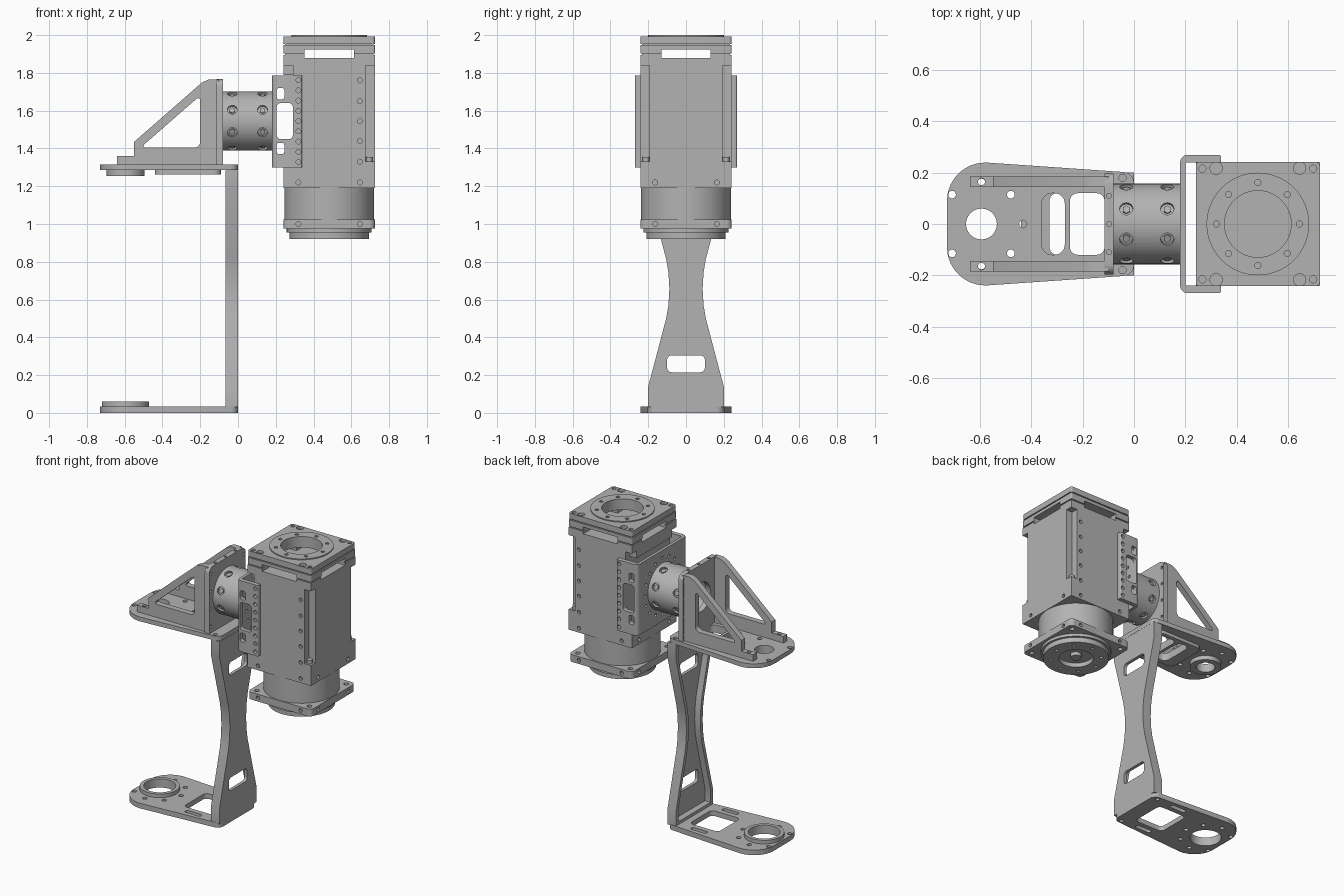
import bpy, bmesh, math
from math import cos, sin, pi, radians
from mathutils import Vector
from mathutils.geometry import interpolate_bezier

if "Cube" in bpy.data.objects:
    bpy.data.objects.remove(bpy.data.objects["Cube"])

grey = bpy.data.materials.new("machined_grey")
grey.use_nodes = True
grey.diffuse_color = (0.45, 0.45, 0.45, 1)
grey.node_tree.nodes["Principled BSDF"].inputs["Base Color"].default_value = (0.45, 0.45, 0.45, 1)


# ---- 2D profiles ----
def rounded(pts, radii):
    """Polygon with each corner replaced by a curve of the given size."""
    out, n = [], len(pts)
    for i, r in enumerate(radii):
        c, a, b = (Vector(pts[k % n]) for k in (i, i - 1, i + 1))
        if r == 0:
            out.append(c)
            continue
        p, q = c + (a - c).normalized() * r, c + (b - c).normalized() * r
        curve = interpolate_bezier(p.to_3d(), p.lerp(c, 0.55).to_3d(),
                                   q.lerp(c, 0.55).to_3d(), q.to_3d(), 8)
        out += [v.to_2d() for v in curve]
    return out


def rect(u0, u1, v0, v1, r=0):
    return rounded([(u0, v0), (u1, v0), (u1, v1), (u0, v1)], [r] * 4)


# ---- solids, each a function that adds itself to a bmesh ----
def prism(pts, axis, lo, hi):
    place = {"x": lambda u, v, w: (w, u, v),
             "y": lambda u, v, w: (u, w, v),
             "z": lambda u, v, w: (u, v, w)}[axis]

    def add(bm):
        ends = [[bm.verts.new(place(p[0], p[1], w)) for p in pts] for w in (lo, hi)]
        for ring in ends:
            bm.faces.new(ring)
        for i in range(len(pts)):
            bm.faces.new([ends[0][i - 1], ends[0][i], ends[1][i], ends[1][i - 1]])
    return add


def rod(start, end, r, sides=16):
    def add(bm):
        a, b = Vector(start), Vector(end)
        m = (b - a).to_track_quat("Z", "Y").to_matrix().to_4x4()
        m.translation = (a + b) / 2
        bmesh.ops.create_cone(bm, cap_ends=True, segments=sides, radius1=r, radius2=r,
                              depth=(b - a).length, matrix=m)
    return add


def disc(x, y, z0, z1, r, sides=48):
    return rod((x, y, z0), (x, y, z1), r, sides)


def mesh_object(name, solids):
    bm = bmesh.new()
    for add in solids:
        add(bm)
    bmesh.ops.recalc_face_normals(bm, faces=bm.faces)
    me = bpy.data.meshes.new(name)
    bm.to_mesh(me)
    bm.free()
    ob = bpy.data.objects.new(name, me)
    bpy.context.collection.objects.link(ob)
    return ob


def part(name, solids, cuts=()):
    ob = mesh_object(name, solids)
    if cuts:
        cutter = mesh_object(name + "_cutter", cuts)
        cutter.hide_render = True
        mod = ob.modifiers.new("cut", "BOOLEAN")
        mod.operation, mod.object, mod.solver, mod.use_self = "DIFFERENCE", cutter, "EXACT", True
        bpy.context.view_layer.update()
        me = bpy.data.meshes.new_from_object(ob.evaluated_get(bpy.context.evaluated_depsgraph_get()))
        ob.modifiers.clear()
        ob.data = me
        bpy.data.objects.remove(cutter)
    ob.data.materials.clear()
    ob.data.materials.append(grey)
    bpy.ops.object.select_all(action="DESELECT")
    ob.select_set(True)
    bpy.context.view_layer.objects.active = ob
    bpy.ops.object.shade_smooth_by_angle(angle=radians(30))
    return ob


def polar(r, count, offset=0.0):
    return [(r * cos(2 * pi * i / count + offset), r * sin(2 * pi * i / count + offset))
            for i in range(count)]


S = (-1, 1)
HUB = -0.595       # pivot centre of both arms
MX = 0.483         # motor axis
AZ = 1.545         # height of the horizontal tube axis

# ---- lower and upper arm plates ----
arm = rounded([(0, -0.2), (0, 0.2), (-0.58, 0.24), (-0.73, 0.24), (-0.73, -0.24), (-0.58, -0.24)],
              [0.04, 0.04, 0, 0.15, 0.15, 0])


def arm_holes(z0, z1):
    holes = [disc(HUB + x, y, z0, z1, 0.015, 16) for x, y in polar(0.162, 8) if x > -0.13]
    return holes + [disc(-0.045, s * 0.18, z0, z1, 0.014, 16) for s in S]


part("lower_arm_plate", [prism(arm, "z", 0, 0.035)],
     arm_holes(-0.1, 0.1) + [disc(HUB, 0, -0.1, 0.1, 0.1),
                             prism(rect(-0.33, -0.11, -0.12, 0.12, 0.03), "z", -0.1, 0.1)]
     + [prism(rect(-0.28, -0.16, s * 0.17 - 0.015, s * 0.17 + 0.015, 0.014), "z", -0.1, 0.1) for s in S])
part("lower_hub_ring", [disc(HUB, 0, 0.03, 0.06, 0.125)], [disc(HUB, 0, -0.1, 0.1, 0.1)])

windows = [prism(rect(-0.36, -0.27, -0.12, 0.12, 0.04), "z", 1.2, 1.4),
           prism(rect(-0.25, -0.115, -0.12, 0.12, 0.03), "z", 1.2, 1.4)]
bore = disc(HUB, 0, 1.2, 1.4, 0.06)
part("upper_arm_plate", [prism(arm, "z", 1.285, 1.315)], arm_holes(1.2, 1.4) + windows + [bore])
part("upper_hub_ring", [disc(HUB, 0, 1.255, 1.29, 0.1)], [bore])
part("upper_arm_stiffener", [prism(rect(-0.44, -0.09, -0.15, 0.15, 0.04), "z", 1.262, 1.29)], windows)

# ---- waisted channel column ----
MID = 0.657


def waist(inset):
    half = [(0.2, 0.03 + inset), (0.2, 0.14), (0.105, 0.5), (0.093, 0.57), (0.088, MID)]
    side = half + [(y, 2 * MID - z) for y, z in half[-2::-1]]
    return [(y - inset, z) for y, z in side] + [(inset - y, z) for y, z in side[::-1]]


part("column", [prism(waist(0), "x", -0.065, 0)],
     [prism(waist(0.025), "x", -0.1, -0.022)]
     + [prism(rect(-0.1, 0.1, z - 0.045, z + 0.045, 0.025), "x", -0.03, 0.1)
        for z in (0.26, 2 * MID - 0.26)])

# ---- triangular gussets and mounting plate ----
gusset = [(-0.64, 1.31), (-0.64, 1.36), (-0.55, 1.36), (-0.55, 1.435), (-0.19, 1.75),
          (-0.155, 1.765), (-0.1, 1.765), (-0.1, 1.31)]
opening = rounded([(-0.515, 1.405), (-0.2, 1.405), (-0.2, 1.68)], [0.03] * 3)
for s, label in zip(S, ("right", "left")):
    y = s * 0.165
    part("gusset_" + label, [prism(gusset, "y", y - 0.02, y + 0.02)],
         [prism(opening, "y", y - 0.1, y + 0.1), disc(-0.595, y, 1.2, 1.5, 0.014, 16)])
part("mounting_plate", [prism(rounded([(-0.197, 1.315), (0.197, 1.315), (0.197, 1.768), (-0.197, 1.768)],
                                      [0, 0, 0.04, 0.04]), "x", -0.115, -0.08)],
     [rod((-0.2, 0, AZ), (0, 0, AZ), 0.1, 32)]
     + [disc(-0.097, y, 1.75, 1.8, 0.01, 12) for y in (-0.11, 0, 0.11)]
     + [rod((-0.2, s * 0.18, z), (0, s * 0.18, z), 0.01, 12) for s in S for z in (1.36, 1.48, 1.6, 1.72)])

# ---- horizontal tube with radial screws ----
sockets, screws = [], []
for x in (-0.03, 0.13):
    for y, z in polar(1, 8, pi / 8):
        def at(r):
            return (x, y * r, AZ + z * r)
        sockets.append(rod(at(0.141), at(0.2), 0.026))
        screws.append(rod(at(0.135), at(0.15), 0.016, 6))
part("tube", [rod((-0.082, 0, AZ), (0.182, 0, AZ), 0.157, 64)],
     sockets + [rod((-0.2, 0, AZ), (0.3, 0, AZ), 0.12, 48)])
part("tube_screws", screws)

# ---- channel bracket holding the motor ----
channel = rounded([(0.18, -0.27), (0.34, -0.27), (0.34, -0.24), (0.2, -0.24),
                   (0.2, 0.24), (0.34, 0.24), (0.34, 0.27), (0.18, 0.27)],
                  [0.03, 0.01, 0, 0, 0, 0, 0.01, 0.03])
side_windows = [prism(rect(0.205, 0.29, 1.45, 1.64, 0.02), "y", -0.4, 0.4)]
side_windows += [prism(rect(0.205, 0.245, z - 0.03, z + 0.03, 0.012), "y", -0.4, 0.4) for z in (1.4, 1.69)]
part("motor_bracket", [prism(channel, "z", 1.3, 1.787)],
     side_windows
     + [rod((0.32, -0.4, 1.328 + i * 0.0542), (0.32, 0.4, 1.328 + i * 0.0542), 0.013, 12) for i in range(9)]
     + [rod((0.1, y, AZ + z), (0.3, y, AZ + z), 0.011, 12) for y, z in polar(0.19, 16)]
     + [rod((0.1, 0, AZ), (0.3, 0, AZ), 0.1, 32)])


# ---- motor housing ----
def square(h, r=0.0):
    return rect(MX - h, MX + h, -h, h, r)


def side_holes(x, z, depth=0.02):
    return [rod((x, s * 0.3, z), (x, s * (0.24 - depth), z), 0.013, 12) for s in S]


def end_holes(z):
    return [rod((MX + t * 0.3, s * 0.163, z), (MX + t * 0.22, s * 0.163, z), 0.013, 12) for s in S for t in S]


slots = [prism(rect(MX - 0.13, MX + 0.13, 1.878, 1.925), "y", -0.4, 0.4),
         prism(rect(-0.13, 0.13, 1.878, 1.925), "x", 0, 1)]
cap_bore = disc(MX, 0, 1.9, 2.1, 0.13)
notches = [prism(rect(*sorted((MX + s * 0.192, MX + s * 0.4)), *sorted((t * 0.192, t * 0.4))), "z", 1.33, 1.84)
           for s in S for t in S]
body_holes = end_holes(1.22)
for x, z in [(0.32, 1.22)] + [(0.645, z) for z in (1.22, 1.33, 1.44, 1.545, 1.65, 1.76)]:
    body_holes += side_holes(x, z)
pocket = prism(rect(0.1, 0.294, -0.4, 0.4), "z", 1.305, 1.79)
part("motor_housing", [prism(square(0.241), "z", 1.19, 1.895)], notches + body_holes + slots + [pocket])
part("corner_screws", [disc(MX + s * 0.212, t * 0.212, 1.32, 1.355, 0.018, 16) for s in S for t in S])
part("cap_core", [prism(square(0.234), "z", 1.885, 1.97)], slots + [cap_bore])
part("cap_lower_plate", [prism(square(0.242, 0.01), "z", 1.902, 1.947)], slots + [cap_bore])
cap_holes = [disc(MX + s * 0.163, t * 0.218, 1.975, 2.1, 0.024, 20) for s in S for t in S]
cap_holes += [disc(MX + s * 0.216, t * 0.216, 1.975, 2.1, 0.014, 12) for s in S for t in S]
part("cap_top_plate", [prism(square(0.242, 0.015), "z", 1.954, 1.993)], cap_holes + [cap_bore])
part("cap_ring", [disc(MX, 0, 1.985, 2.0, 0.2, 64)],
     [cap_bore] + [disc(MX + x, y, 1.99, 2.1, 0.012, 12) for x, y in polar(0.162, 8)])

# ---- gearbox below the motor ----
part("gearbox", [disc(MX, 0, 1.0, 1.2, 0.238, 64)])
part("gearbox_flange", [prism(square(0.242, 0.03), "z", 0.975, 1.025)],
     side_holes(0.32, 1.0) + side_holes(0.645, 1.0) + end_holes(1.0)
     + [disc(MX + s * 0.2, t * 0.2, 0.9, 1.1, 0.016, 16) for s in S for t in S])
part("output_step", [disc(MX, 0, 0.955, 0.98, 0.225, 64)])
part("output_ring", [disc(MX, 0, 0.92, 0.96, 0.21, 64)],
     [disc(MX, 0, 0.9, 0.95, 0.11)] + [disc(MX + x, y, 0.9, 0.935, 0.012, 12) for x, y in polar(0.162, 8)])
part("output_shaft", [disc(MX, 0, 0.925, 0.96, 0.035, 24)])
